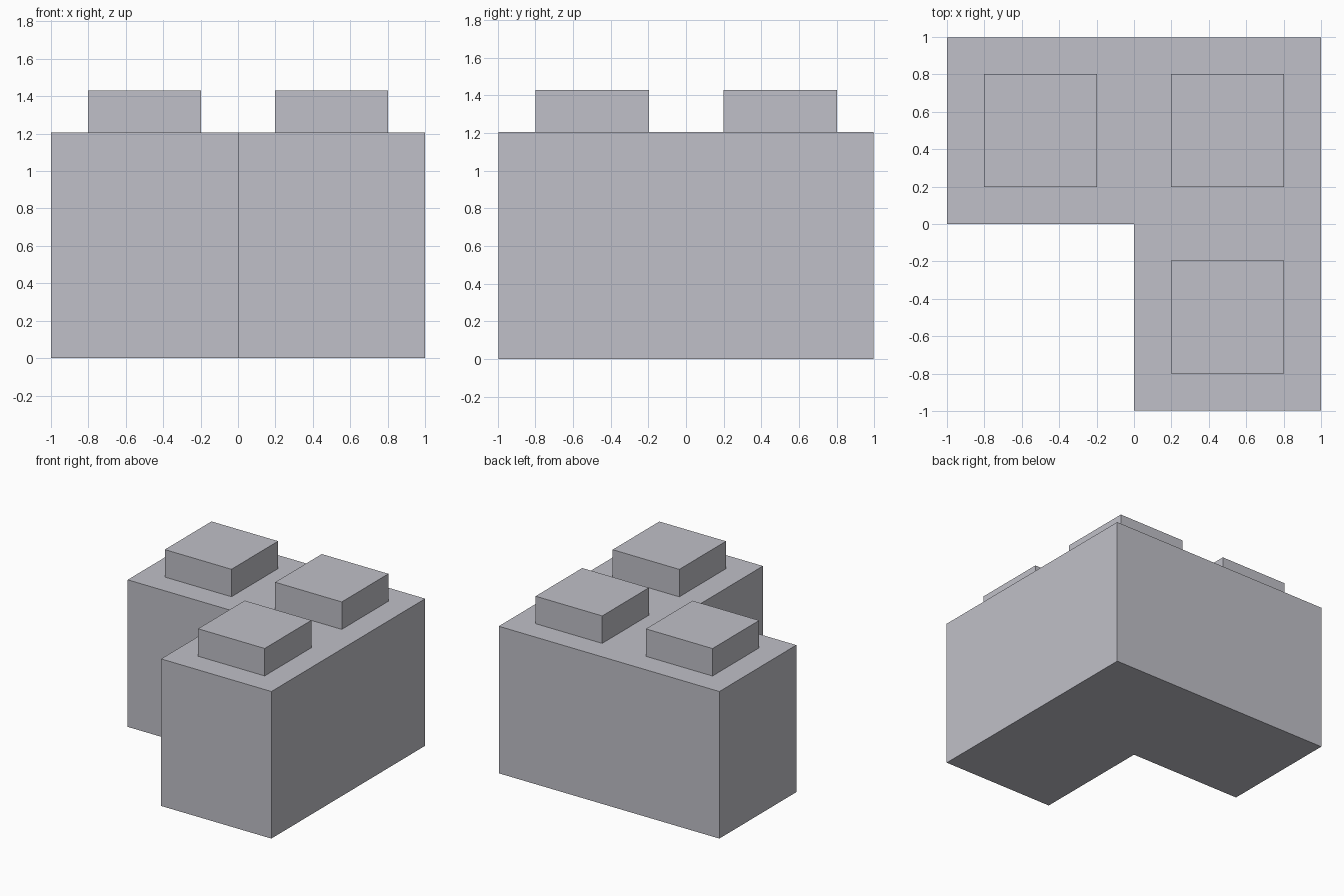
import bpy, bmesh

if "Cube" in bpy.data.objects:
    bpy.data.objects.remove(bpy.data.objects["Cube"])

# One flat grey for the whole brick
grey = bpy.data.materials.new("light grey")
grey.diffuse_color = (0.53, 0.53, 0.58, 1.0)
grey.use_nodes = True
grey.node_tree.nodes["Principled BSDF"].inputs["Base Color"].default_value = grey.diffuse_color

BODY_TOP, STUD_TOP = 1.205, 1.43
Y = 0.996  # half depth


def prism(name, outline, z0, z1):
    """Extrude a counter-clockwise outline from z0 up to z1."""
    bm = bmesh.new()
    base = bm.faces.new([bm.verts.new((x, y, z0)) for x, y in outline])
    top = bmesh.ops.extrude_face_region(bm, geom=[base], use_keep_orig=True)
    verts = [v for v in top["geom"] if isinstance(v, bmesh.types.BMVert)]
    bmesh.ops.translate(bm, verts=verts, vec=(0, 0, z1 - z0))
    bmesh.ops.recalc_face_normals(bm, faces=bm.faces)
    mesh = bpy.data.meshes.new(name)
    bm.to_mesh(mesh)
    bm.free()
    mesh.materials.append(grey)
    obj = bpy.data.objects.new(name, mesh)
    bpy.context.collection.objects.link(obj)
    return obj


# L-shaped corner body, solid with a flat underside
prism("corner_body",
      [(0, -Y), (1, -Y), (1, Y), (-1, Y), (-1, 0), (0, 0)], 0, BODY_TOP)

# Square studs, one on each cell of the L
H = 0.302
for name, cx, cy in (("stud_back_left", -0.5, 0.5),
                     ("stud_back_right", 0.5, 0.5),
                     ("stud_front_right", 0.5, -0.498)):
    prism(name, [(cx - H, cy - H), (cx + H, cy - H),
                 (cx + H, cy + H), (cx - H, cy + H)], BODY_TOP, STUD_TOP)
